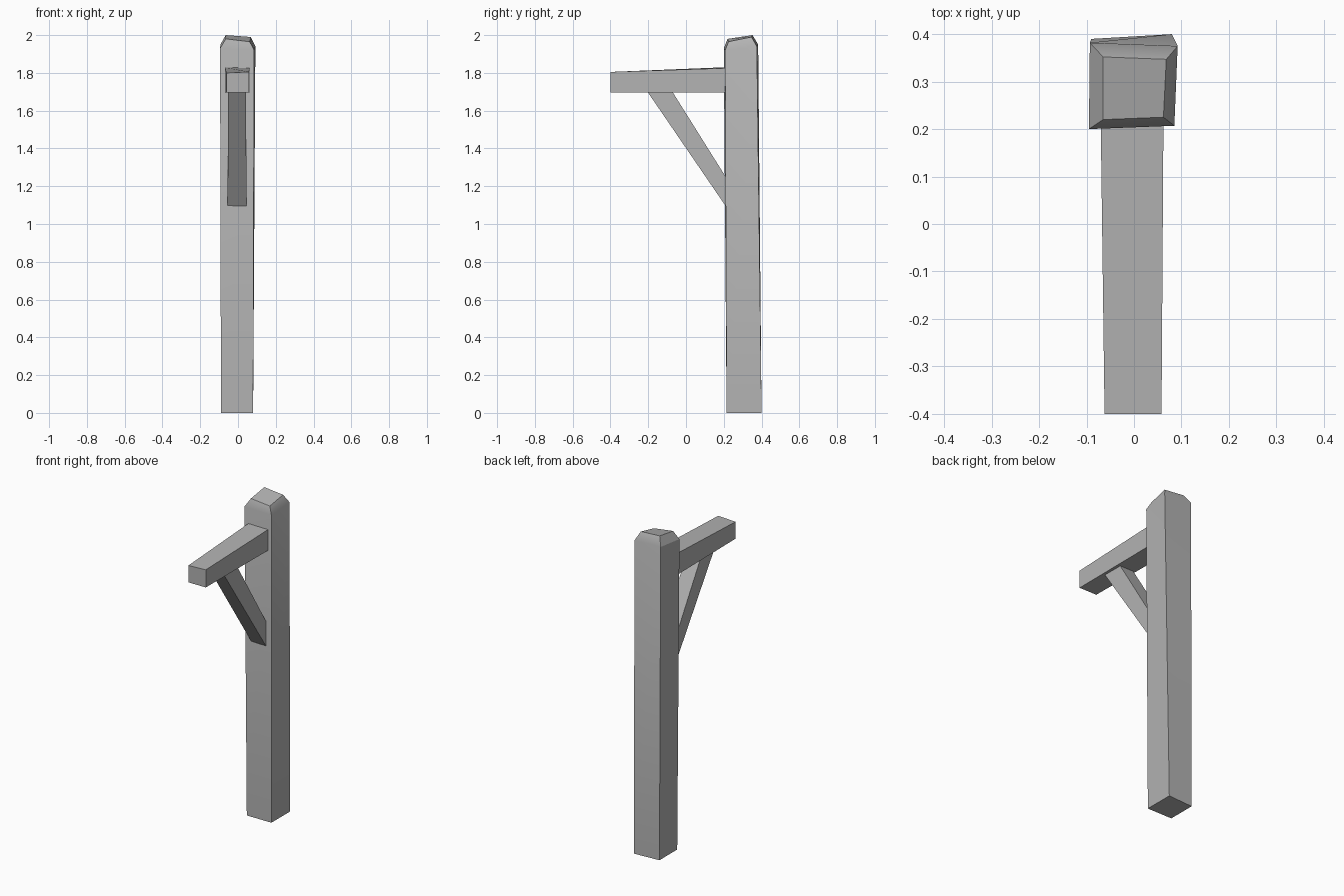
import bpy
import bmesh
import math

cube = bpy.data.objects.get("Cube")
if cube:
    bpy.data.objects.remove(cube, do_unlink=True)

grey = bpy.data.materials.new("weathered grey")
grey.use_nodes = True
colour = (0.45, 0.45, 0.45, 1)
grey.diffuse_color = colour
grey.node_tree.nodes["Principled BSDF"].inputs["Base Color"].default_value = colour


def beam(name, rings):
    """Skin a run of four-cornered rings and cap both ends."""
    bm = bmesh.new()
    loops = [[bm.verts.new(p) for p in ring] for ring in rings]
    for a, b in zip(loops, loops[1:]):
        for i in range(4):
            j = (i + 1) % 4
            bm.faces.new((a[i], a[j], b[j], b[i]))
    bm.faces.new(loops[0])
    bm.faces.new(loops[-1])
    bmesh.ops.recalc_face_normals(bm, faces=bm.faces)
    mesh = bpy.data.meshes.new(name)
    bm.to_mesh(mesh)
    bm.free()
    mesh.materials.append(grey)
    obj = bpy.data.objects.new(name, mesh)
    bpy.context.collection.objects.link(obj)
    bpy.context.view_layer.objects.active = obj
    obj.select_set(True)
    bpy.ops.object.shade_smooth_by_angle(angle=math.radians(30))
    obj.select_set(False)
    return obj


# Slightly crooked upright with a worn, chamfered top
beam("post", [
    [(-0.09, 0.215, 0), (0.08, 0.215, 0), (0.08, 0.4, 0), (-0.09, 0.39, 0)],
    [(-0.095, 0.2, 1.93), (0.085, 0.207, 1.92),
     (0.092, 0.375, 1.94), (-0.093, 0.382, 1.95)],
    [(-0.065, 0.22, 1.98), (0.062, 0.225, 1.965),
     (0.068, 0.347, 1.99), (-0.065, 0.352, 2.0)],
])

# Tapered arm reaching forward
beam("arm", [
    [(-0.062, -0.4, 1.695), (0.058, -0.4, 1.695),
     (0.058, -0.4, 1.805), (-0.062, -0.4, 1.8)],
    [(-0.07, 0.21, 1.695), (0.062, 0.21, 1.695),
     (0.062, 0.21, 1.825), (-0.07, 0.21, 1.83)],
])

# Diagonal brace between post and arm
beam("brace", [
    [(x, y, z) for x, y, z in ((-0.055, 0.21, 1.095), (0.045, 0.21, 1.095),
                               (0.045, 0.21, 1.25), (-0.055, 0.21, 1.25))],
    [(-0.052, -0.202, 1.697), (0.042, -0.202, 1.697),
     (0.042, -0.07, 1.697), (-0.052, -0.07, 1.697)],
])
